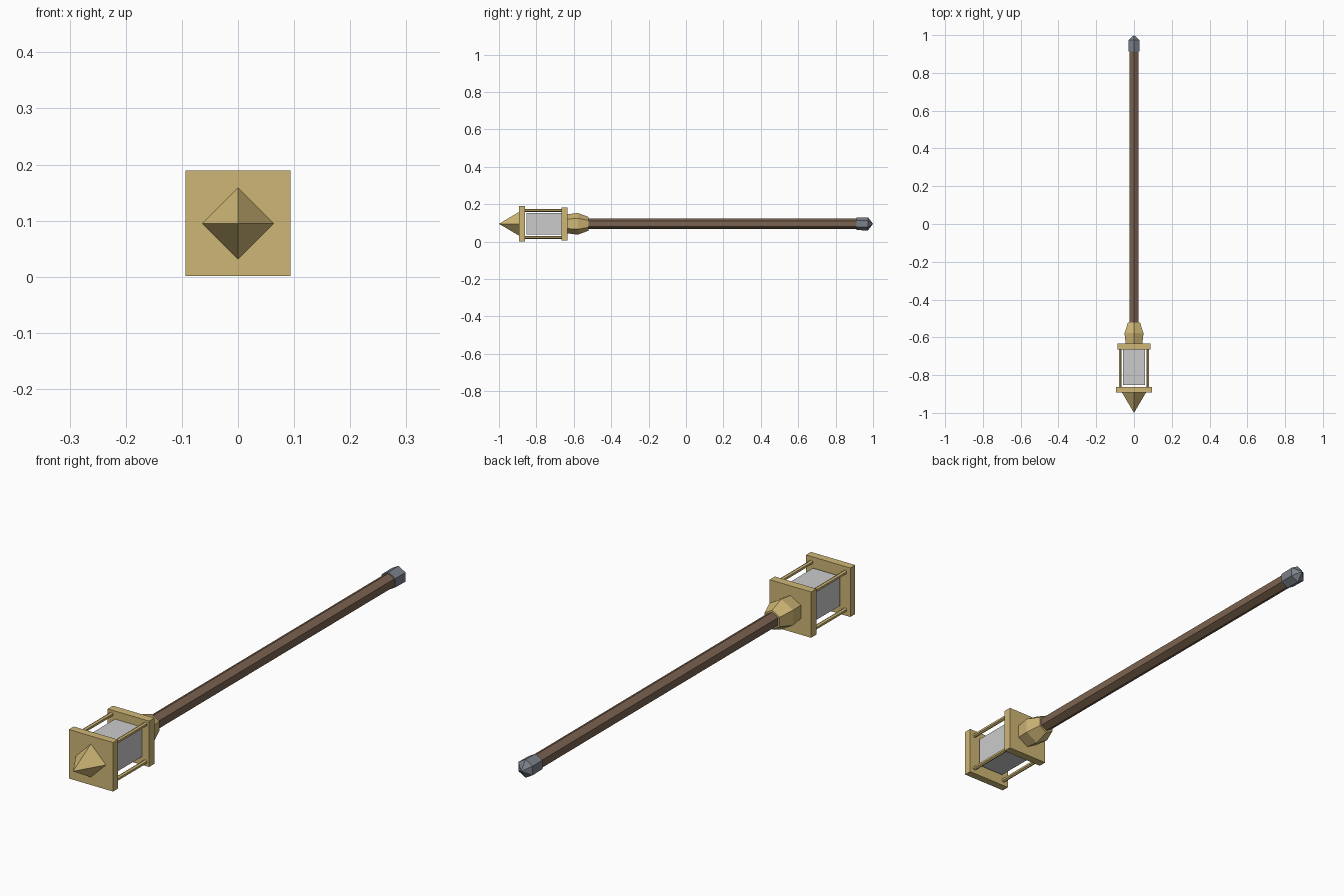
import bpy, bmesh
from math import cos, sin, pi

if "Cube" in bpy.data.objects:
    bpy.data.objects.remove(bpy.data.objects["Cube"])

CZ = 0.095  # height of the long axis


def material(name, rgb):
    m = bpy.data.materials.new(name)
    m.diffuse_color = (*rgb, 1)
    m.use_nodes = True
    m.node_tree.nodes["Principled BSDF"].inputs["Base Color"].default_value = m.diffuse_color
    return m


gold = material("brass", (0.62, 0.47, 0.18))
wood = material("wood", (0.20, 0.125, 0.08))
steel = material("steel", (0.20, 0.22, 0.26))


def finish(name, bm, mat):
    bmesh.ops.recalc_face_normals(bm, faces=bm.faces)
    mesh = bpy.data.meshes.new(name)
    bm.to_mesh(mesh)
    bm.free()
    ob = bpy.data.objects.new(name, mesh)
    bpy.context.collection.objects.link(ob)
    if mat:
        mesh.materials.append(mat)
    return ob


def lathe(name, profile, sides, mat, x=0, z=CZ):
    """Faceted solid along y from (y, radius) pairs, one corner pointing up."""
    bm = bmesh.new()
    rings = []
    for y, r in profile:
        n = sides if r > 0 else 1
        rings.append([bm.verts.new((x + r * sin(2 * pi * i / sides), y,
                                    z + r * cos(2 * pi * i / sides)))
                      for i in range(n)])
    for a, b in zip(rings, rings[1:]):
        for i in range(sides):
            j = (i + 1) % sides
            if len(b) == 1:
                bm.faces.new((a[i], a[j], b[0]))
            elif len(a) == 1:
                bm.faces.new((a[0], b[j], b[i]))
            else:
                bm.faces.new((a[i], a[j], b[j], b[i]))
    for ring in (rings[0], rings[-1]):
        if len(ring) > 1:
            bm.faces.new(ring)
    return finish(name, bm, mat)


def box(name, y0, y1, half, mat=None):
    """Square block centred on the axis."""
    bm = bmesh.new()
    bmesh.ops.create_cube(bm, size=1)
    for v in bm.verts:
        v.co = (v.co.x * 2 * half, (y0 + y1) / 2 + v.co.y * (y1 - y0),
                CZ + v.co.z * 2 * half)
    return finish(name, bm, mat)


# Handle with its end cap and the collar at the head
lathe("shaft", [(-0.54, 0.029), (0.93, 0.029)], 6, wood)
lathe("end_cap", [(0.912, 0.034), (0.973, 0.035), (1.0, 0.0)], 6, steel)
lathe("collar", [(-0.635, 0.051), (-0.578, 0.058), (-0.522, 0.037)], 6, gold)

# Lantern head: two plates, inner block, pointed tip
box("back_plate", -0.665, -0.633, 0.088, gold)
box("front_plate", -0.892, -0.862, 0.094, gold)
box("lantern_core", -0.852, -0.664, 0.057)
lathe("tip", [(-1.0, 0.0), (-0.890, 0.065)], 4, gold)

# Four corner rods
for sx in (-1, 1):
    for sz in (-1, 1):
        lathe("corner_rod", [(-0.865, 0.008), (-0.66, 0.008)], 6, gold,
              sx * 0.072, CZ + sz * 0.072)
